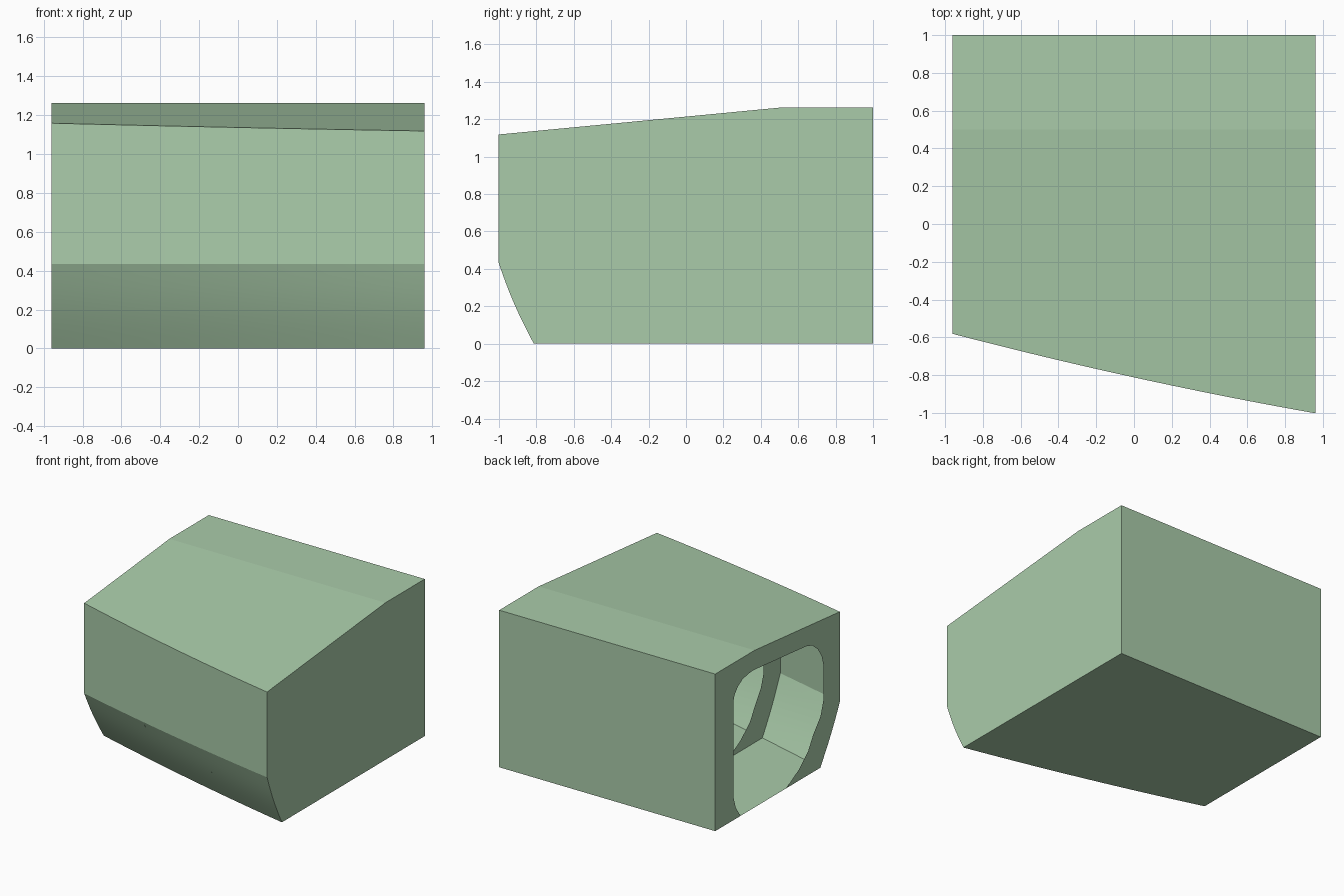
import bpy, bmesh, math

if "Cube" in bpy.data.objects:
    bpy.data.objects.remove(bpy.data.objects["Cube"])

L = 0.96          # half length
CHINE = 0.433     # height of the chine
N = 20            # stations along the length
STATIONS = [-L + 2 * L * i / N for i in range(N + 1)]

GREEN = bpy.data.materials.new("green_paint")
GREEN.diffuse_color = (0.4, 0.6, 0.4, 1)
GREEN.use_nodes = True
GREEN.node_tree.nodes["Principled BSDF"].inputs["Base Color"].default_value = GREEN.diffuse_color


def side_y(x):
    """Plan curve of the vertical side plating."""
    return -0.812 - 0.219 * x + 0.022 * x * x


def knuckle_y(x):
    """Plan curve of the bottom knuckle at z = 0."""
    return -0.594 - 0.25 * x + 0.022 * x * x


def deck_z(y):
    """Deck height: flat near the centreline, sloping to the side."""
    return 1.262 - 0.0955 * max(0.0, 0.5 - y)


def bilge(x, steps=8):
    """Gently bowed bilge section, from knuckle to chine."""
    a, b = knuckle_y(x), side_y(x)
    return [(a + (b - a) * t - 0.012 * math.sin(math.pi * t), CHINE * t)
            for t in (i / steps for i in range(steps + 1))]


def make_object(name, bm, smooth=False):
    bmesh.ops.recalc_face_normals(bm, faces=bm.faces)
    mesh = bpy.data.meshes.new(name)
    bm.to_mesh(mesh)
    bm.free()
    mesh.materials.append(GREEN)
    ob = bpy.data.objects.new(name, mesh)
    bpy.context.collection.objects.link(ob)
    if smooth:
        bpy.ops.object.select_all(action='DESELECT')
        ob.select_set(True)
        bpy.context.view_layer.objects.active = ob
        bpy.ops.object.shade_smooth_by_angle(angle=math.radians(20))
    return ob


def loft(name, section, smooth=False):
    """Plate swept along the stations; section(x) gives (y, z) points."""
    bm = bmesh.new()
    rows = [[bm.verts.new((x, y, z)) for y, z in section(x)] for x in STATIONS]
    for r0, r1 in zip(rows, rows[1:]):
        for i in range(len(r0) - 1):
            bm.faces.new((r0[i], r0[i + 1], r1[i + 1], r1[i]))
    return make_object(name, bm, smooth)


def flat_plate(name, x, points):
    """Flat transverse plate at station x."""
    bm = bmesh.new()
    face = bm.faces.new([bm.verts.new((x, y, z)) for y, z in points])
    face.normal_update()
    bmesh.ops.triangulate(bm, faces=[face], ngon_method='EAR_CLIP')
    return make_object(name, bm)


def outline(x):
    """Hull section from the centreline bottom, round the side, to the top."""
    s = side_y(x)
    return [(1, 0)] + bilge(x) + [(s, deck_z(s)), (0.5, deck_z(0.5)), (1, deck_z(1))]


def opening(x):
    """Lightening hole of a web frame, open at the floor."""
    s, k = side_y(x), knuckle_y(x)

    def top(y, drop=0.155):
        return (y, deck_z(y) - drop)
    return [(0.68, 0), (0.74, 0.09), (0.77, 0.19), (0.77, 0.95),
            (0.755, 1.0), (0.715, 1.05), (0.65, 1.09), top(0.55), top(0.5),
            top(s + 0.43), top(s + 0.35, 0.17), top(s + 0.28, 0.22),
            top(s + 0.23, 0.29), (s + 0.21, 0.82), (s + 0.21, 0.52),
            (s + 0.245, 0.41), (k + 0.09, 0.30), (k + 0.155, 0.19),
            (k + 0.27, 0.09), (k + 0.43, 0)]


# Outer plating
loft("bottom_plating", lambda x: [(1, 0), (knuckle_y(x), 0)])
loft("bilge_plating", bilge, True)
loft("side_plating", lambda x: [(side_y(x), CHINE), (side_y(x), deck_z(side_y(x)))], True)
loft("deck_plating", lambda x: [(side_y(x), deck_z(side_y(x))), (0.5, deck_z(0.5)), (1, deck_z(1))])
loft("centreline_bulkhead", lambda x: [(1, 0), (1, deck_z(1))])

# Closed bulkhead at the right end
flat_plate("end_bulkhead", L, outline(L))

# Web frames: outline walked one way, opening walked back
for i in range(3):
    x = -L + i * 2 * L / 3
    flat_plate(f"web_frame_{i + 1}", x, outline(x)[1:] + [(1, 0)] + opening(x))
